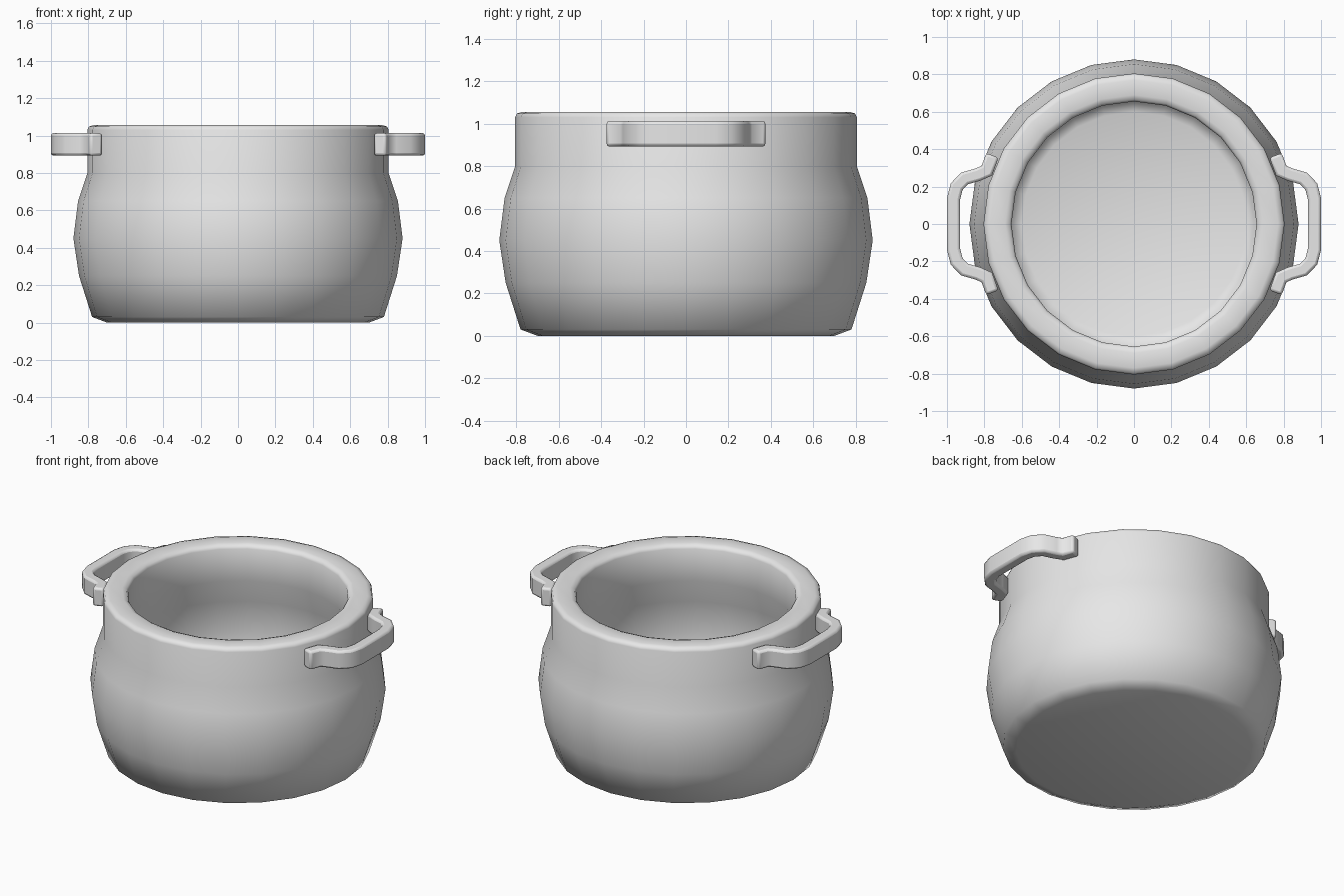
import bpy
import bmesh
import math
from mathutils import Vector

cube = bpy.data.objects.get("Cube")
if cube:
    bpy.data.objects.remove(cube, do_unlink=True)

# Plain metal colour
GREY = (0.8, 0.8, 0.8, 1.0)
metal = bpy.data.materials.new("pot_grey")
metal.use_nodes = True
metal.diffuse_color = GREY
metal.node_tree.nodes["Principled BSDF"].inputs["Base Color"].default_value = GREY


def finish(name, bm, angle):
    bmesh.ops.recalc_face_normals(bm, faces=bm.faces)
    mesh = bpy.data.meshes.new(name)
    bm.to_mesh(mesh)
    bm.free()
    mesh.materials.append(metal)
    obj = bpy.data.objects.new(name, mesh)
    bpy.context.collection.objects.link(obj)
    bpy.ops.object.select_all(action='DESELECT')
    obj.select_set(True)
    bpy.context.view_layer.objects.active = obj
    bpy.ops.object.shade_smooth_by_angle(angle=math.radians(angle))
    return obj


def lathe(name, profile, sides):
    """Turn a radius/height profile, closing both ends with flat discs."""
    bm = bmesh.new()
    rings = []
    for r, z in profile:
        turns = [math.tau * i / sides for i in range(sides)]
        rings.append([bm.verts.new((r * math.cos(a), r * math.sin(a), z)) for a in turns])
    for low, high in zip(rings, rings[1:]):
        for i in range(sides):
            j = (i + 1) % sides
            bm.faces.new((low[i], low[j], high[j], high[i]))
    bm.faces.new(rings[0][::-1])
    bm.faces.new(rings[-1])
    return finish(name, bm, 60)


def handle(name, side, half_path, width, bottom, top):
    """Bent flat bar following a mirrored path, with rounded edges."""
    path = [Vector((x, y)) for x, y in half_path]
    path += [Vector((p.x, -p.y)) for p in reversed(path)]
    bm = bmesh.new()
    rings = []
    for i, p in enumerate(path):
        before = (p - path[i - 1]).normalized() if i else None
        after = (path[i + 1] - p).normalized() if i < len(path) - 1 else None
        before, after = before or after, after or before
        along = (before + after).normalized()
        out = Vector((-along.y, along.x)) * (width / 2 / along.dot(before))
        corners = [(p - out, bottom), (p + out, bottom), (p + out, top), (p - out, top)]
        rings.append([bm.verts.new((side * c.x, c.y, z)) for c, z in corners])
    for a, b in zip(rings, rings[1:]):
        for k in range(4):
            m = (k + 1) % 4
            bm.faces.new((a[k], a[m], b[m], b[k]))
    bm.faces.new(rings[0][::-1])
    bm.faces.new(rings[-1])
    obj = finish(name, bm, 50)
    bevel = obj.modifiers.new("rounded_edges", 'BEVEL')
    bevel.width = 0.014
    bevel.segments = 2
    bevel.limit_method = 'ANGLE'
    bevel.angle_limit = math.radians(65)


# Pot: base, bulging outside, rounded rim, then down the inside to the floor
outside = [(0.70, 0.0), (0.78, 0.03), (0.85, 0.25), (0.88, 0.45), (0.855, 0.65), (0.805, 0.8)]
rim = [(0.805, 1.03), (0.797, 1.048), (0.77, 1.056), (0.69, 1.056), (0.665, 1.047), (0.655, 1.03)]
inside = [(0.655, 0.82), (0.71, 0.66), (0.735, 0.45), (0.705, 0.27), (0.645, 0.16), (0.60, 0.14)]
lathe("pot_body", outside + rim + inside, 24)

# Side handles
grip = [(0.757, 0.367), (0.787, 0.285), (0.835, 0.264), (0.905, 0.244), (0.948, 0.2), (0.965, 0.135)]
for label, side in (("left", 1), ("right", -1)):
    handle(label + "_handle", side, grip, 0.07, 0.892, 1.013)
